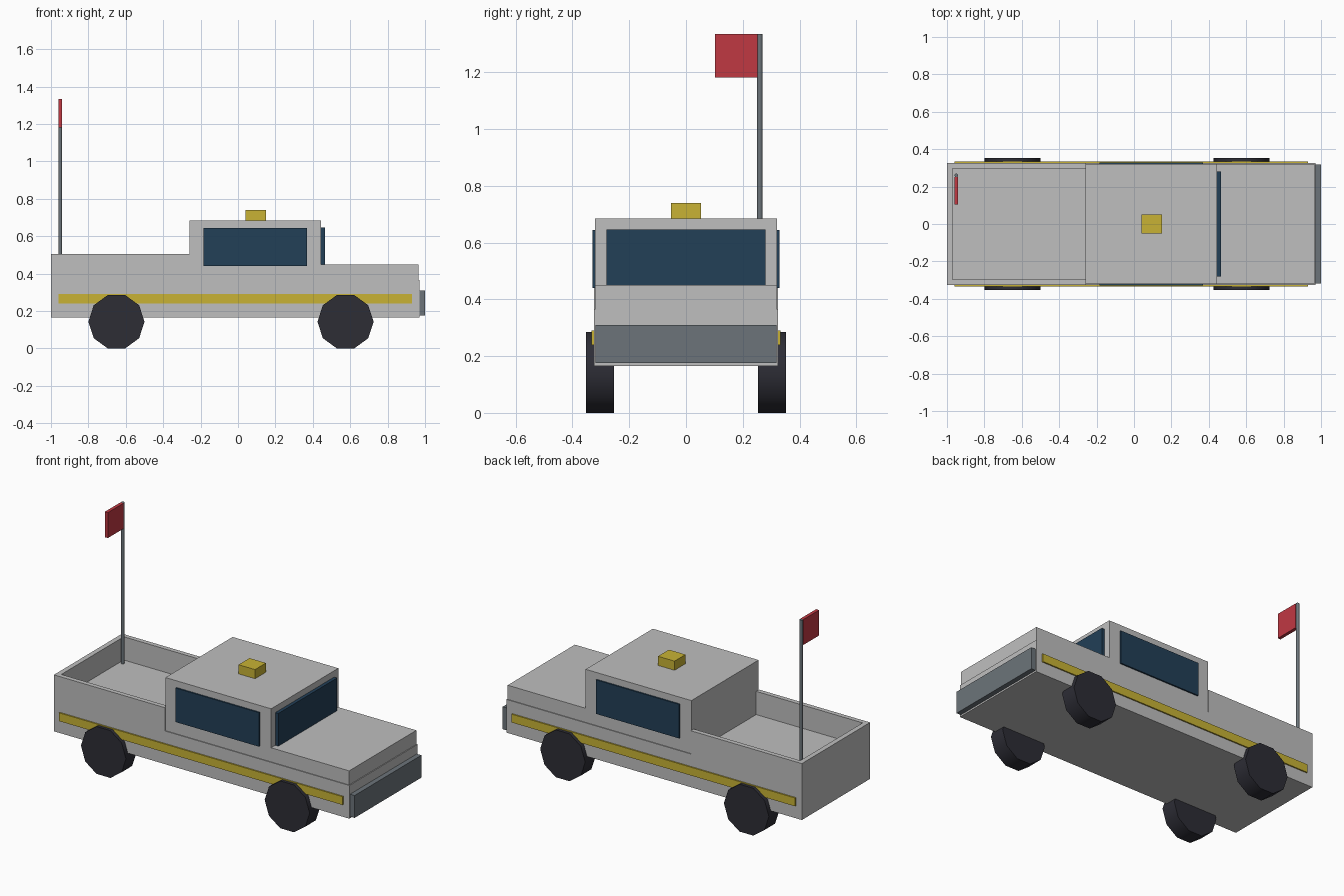
import bpy, bmesh, math
from mathutils import Matrix, Vector

old = bpy.data.objects.get("Cube")
if old:
    bpy.data.objects.remove(old, do_unlink=True)


def material(name, rgb):
    mat = bpy.data.materials.new(name)
    mat.use_nodes = True
    mat.diffuse_color = (*rgb, 1)
    mat.node_tree.nodes["Principled BSDF"].inputs["Base Color"].default_value = (*rgb, 1)
    return mat


SILVER = material("silver_paint", (0.52, 0.52, 0.52))
YELLOW = material("yellow", (0.58, 0.45, 0.035))
GLASS = material("dark_blue_glass", (0.016, 0.05, 0.095))
RUBBER = material("black_rubber", (0.026, 0.026, 0.036))
STEEL = material("grey_steel", (0.15, 0.175, 0.195))
RED = material("red_cloth", (0.53, 0.04, 0.055))


def finish(bm, name, mat):
    bmesh.ops.recalc_face_normals(bm, faces=bm.faces)
    mesh = bpy.data.meshes.new(name)
    bm.to_mesh(mesh)
    bm.free()
    mesh.materials.append(mat)
    obj = bpy.data.objects.new(name, mesh)
    bpy.context.collection.objects.link(obj)
    return obj


def box(name, mat, x, y, z):
    """Box from (low, high) ranges on each axis."""
    bm = bmesh.new()
    bmesh.ops.create_cube(bm, size=1)
    for v in bm.verts:
        v.co = Vector([(r[0] + r[1]) / 2 + c * (r[1] - r[0])
                       for r, c in zip((x, y, z), v.co)])
    return finish(bm, name, mat)


def cylinder(name, mat, sides, radius, depth, centre, rotation=Matrix()):
    bm = bmesh.new()
    bmesh.ops.create_cone(bm, cap_ends=True, segments=sides, radius1=radius,
                          radius2=radius, depth=depth,
                          matrix=Matrix.Translation(centre) @ rotation)
    obj = finish(bm, name, mat)
    bpy.ops.object.select_all(action='DESELECT')
    obj.select_set(True)
    bpy.context.view_layer.objects.active = obj
    bpy.ops.object.shade_smooth_by_angle(angle=math.radians(50))
    return obj


# Body
DECK = 0.365
box("chassis", SILVER, (-1, 0.97), (-0.325, 0.325), (0.165, DECK))
box("hood", SILVER, (0.445, 0.965), (-0.32, 0.32), (DECK, 0.45))
box("cab", SILVER, (-0.26, 0.445), (-0.32, 0.32), (DECK, 0.685))

# Cargo bed walls: U-shaped outline raised from the deck
half = [(-0.26, 0.325), (-1, 0.325), (-0.97, 0.297), (-0.26, 0.297)]
outer, inner = half[:2], half[2:]
outline = (outer + [(x, -y) for x, y in reversed(outer)]
           + [(x, -y) for x, y in reversed(inner)] + inner)
bm = bmesh.new()
base = bm.faces.new([bm.verts.new((x, y, DECK)) for x, y in outline])
raised = bmesh.ops.extrude_face_region(bm, geom=[base], use_keep_orig=True)["geom"]
bmesh.ops.translate(bm, vec=(0, 0, 0.505 - DECK),
                    verts=[g for g in raised if isinstance(g, bmesh.types.BMVert)])
finish(bm, "bed_walls", SILVER)

# Front fittings and roof light
box("front_bumper", STEEL, (0.97, 1), (-0.318, 0.318), (0.175, 0.31))
box("windshield", GLASS, (0.445, 0.465), (-0.28, 0.28), (0.45, 0.647))
box("roof_light", YELLOW, (0.04, 0.15), (-0.052, 0.052), (0.685, 0.74))

# Parts repeated on both sides
turn = Matrix.Rotation(math.pi / 2, 4, 'X')
for side, s in (("left", 1), ("right", -1)):
    box(f"{side}_window", GLASS, (-0.185, 0.37), sorted((s * 0.32, s * 0.329)), (0.44, 0.645))
    box(f"{side}_stripe", YELLOW, (-0.96, 0.93), sorted((s * 0.325, s * 0.333)), (0.24, 0.29))
    for end, x in (("front", 0.575), ("rear", -0.65)):
        # the side count is even, with a flat at the ground
        cylinder(f"{end}_{side}_wheel", RUBBER, 10, 0.15, 0.1, (x, s * 0.303, 0.143),
                 turn @ Matrix.Rotation(math.pi / 2, 4, 'Z'))

# Flag on its pole
POLE_TOP = 1.335
cylinder("flag_pole", STEEL, 8, 0.01, POLE_TOP - DECK, (-0.95, 0.26, (POLE_TOP + DECK) / 2))
box("flag", RED, (-0.96, -0.94), (0.103, 0.252), (1.182, POLE_TOP))
